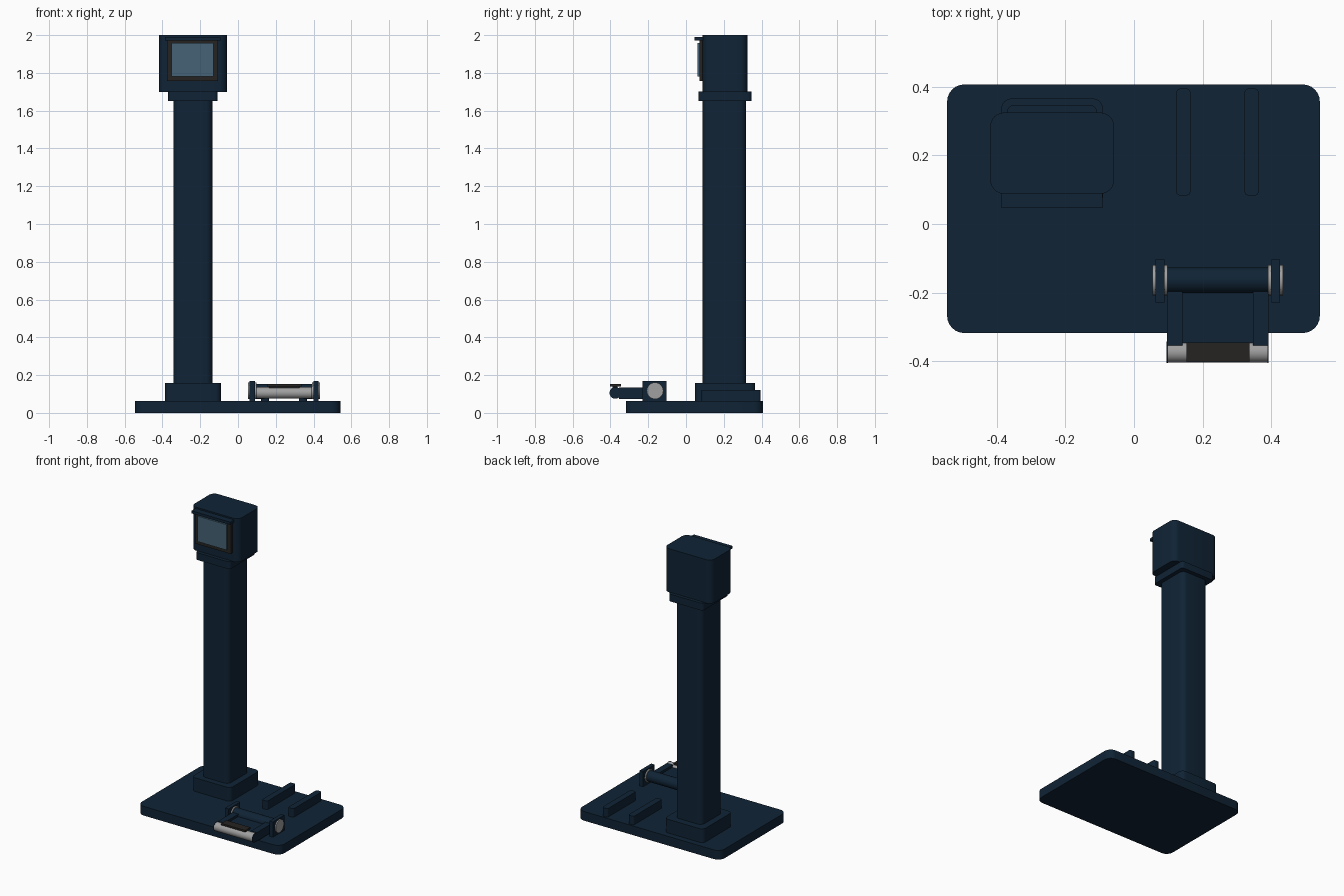
import bpy, bmesh, math
from mathutils import Matrix, Vector

old = bpy.data.objects.get("Cube")
if old:
    bpy.data.objects.remove(old, do_unlink=True)


def material(name, rgb, rough=0.5):
    m = bpy.data.materials.new(name)
    m.use_nodes = True
    m.diffuse_color = (*rgb, 1)
    bsdf = m.node_tree.nodes["Principled BSDF"]
    bsdf.inputs["Base Color"].default_value = (*rgb, 1)
    bsdf.inputs["Roughness"].default_value = rough
    return m


NAVY = material("navy paint", (0.005, 0.017, 0.036))
STEEL = material("brushed steel", (0.35, 0.35, 0.35))
RUBBER = material("dark rubber", (0.018, 0.017, 0.016))
GLASS = material("screen glass", (0.058, 0.122, 0.178))


def finish(name, bm, mat):
    mesh = bpy.data.meshes.new(name)
    bm.to_mesh(mesh)
    bm.free()
    mesh.materials.append(mat)
    ob = bpy.data.objects.new(name, mesh)
    bpy.context.collection.objects.link(ob)
    bpy.ops.object.select_all(action="DESELECT")
    ob.select_set(True)
    bpy.context.view_layer.objects.active = ob
    bpy.ops.object.shade_smooth_by_angle(angle=math.radians(35))
    return ob


def box(name, xs, ys, zs, mat=NAVY, radius=0.0):
    """Block between the given limits, with rounded upright edges."""
    bm = bmesh.new()
    bmesh.ops.create_cube(bm, size=1)
    spans = (xs, ys, zs)
    for v in bm.verts:
        v.co = Vector([s[0] if c < 0 else s[1] for c, s in zip(v.co, spans)])
    if radius:
        upright = [e for e in bm.edges
                   if abs(e.verts[0].co.z - e.verts[1].co.z) > 1e-4]
        bmesh.ops.bevel(bm, geom=upright, offset=radius, segments=6,
                        profile=0.5, affect="EDGES")
    return finish(name, bm, mat)


def rod(name, xs, y, z, radius, mat):
    """Cylinder lying along x."""
    bm = bmesh.new()
    place = Matrix.Translation((sum(xs) / 2, y, z)) @ Matrix.Rotation(math.pi / 2, 4, "Y")
    bmesh.ops.create_cone(bm, cap_ends=True, segments=32, radius1=radius,
                          radius2=radius, depth=xs[1] - xs[0], matrix=place)
    return finish(name, bm, mat)


# Floor plate and the two rails on it
box("base_plate", (-0.545, 0.542), (-0.318, 0.407), (0, 0.063), radius=0.05)
for side, x in (("right", 0.144), ("left", 0.343)):
    box(f"{side}_rail", (x - 0.021, x + 0.021), (0.083, 0.395), (0.06, 0.122), radius=0.013)

# Column
box("column_foot", (-0.387, -0.091), (0.047, 0.366), (0.06, 0.157), radius=0.03)
box("column", (-0.342, -0.136), (0.088, 0.318), (0.15, 1.66), radius=0.035)
box("column_collar", (-0.37, -0.108), (0.065, 0.347), (1.652, 1.702), radius=0.02)

# Head with screen and visor
box("head", (-0.419, -0.058), (0.088, 0.325), (1.70, 2.0), radius=0.04)
box("screen_frame", (-0.377, -0.105), (0.072, 0.09), (1.757, 1.975), RUBBER)
box("screen", (-0.352, -0.13), (0.06, 0.075), (1.782, 1.957), GLASS)
box("visor", (-0.386, -0.092), (0.046, 0.092), (1.972, 1.99))

# Pedal pivot: brackets, steel bushes and axle
mid = 0.244
AXLE = (-0.164, 0.117)
for side, s in (("right", -1), ("left", 1)):
    def span(inner, outer, s=s):
        return tuple(sorted((mid + s * inner, mid + s * outer)))
    box(f"{side}_bracket", span(0.155, 0.182), (-0.229, -0.103), (0.06, 0.168))
    rod(f"{side}_bush", span(0.147, 0.19), *AXLE, 0.044, STEEL)
    box(f"{side}_arm", span(0.103, 0.148), (-0.355, -0.17), (0.074, 0.134))
    rod(f"{side}_bar_cap", span(0.145, 0.149), -0.374, 0.106, 0.031, NAVY)
rod("axle", (0.09, 0.398), *AXLE, 0.037, NAVY)

# Pedal web, cross bar and tread pad
box("pedal_web", (0.14, 0.348), (-0.35, -0.17), (0.08, 0.118))
rod("cross_bar", (0.098, 0.39), -0.374, 0.106, 0.03, STEEL)
box("pad_stem", (0.165, 0.325), (-0.388, -0.362), (0.12, 0.144), RUBBER)
box("tread_pad", (0.153, 0.337), (-0.402, -0.345), (0.14, 0.152), RUBBER)
